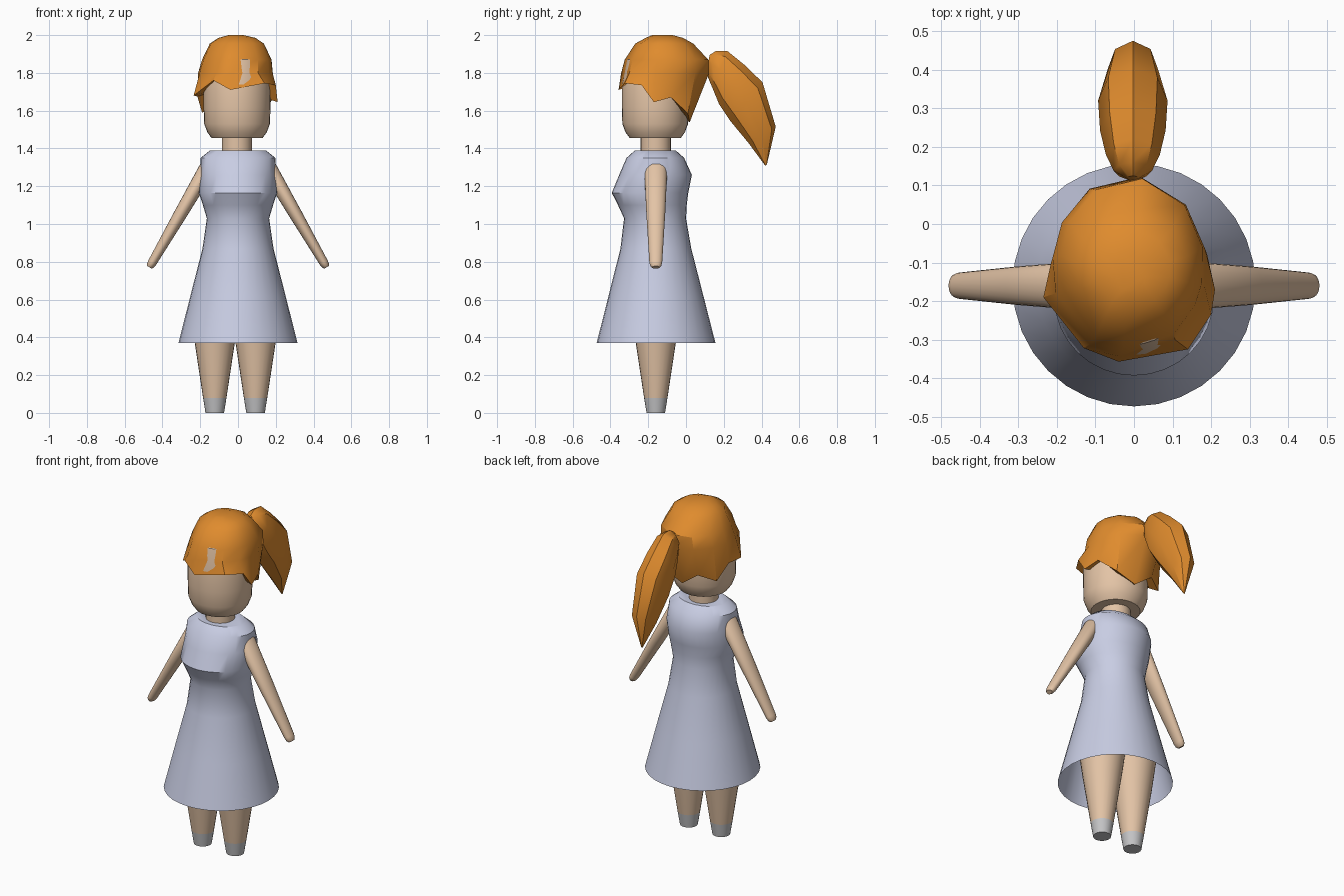
import bpy, bmesh, math
from mathutils import Vector

if "Cube" in bpy.data.objects:
    bpy.data.objects.remove(bpy.data.objects["Cube"])

AXIS_Y = -0.16  # the body stands a little forward of the origin


def material(name, rgb):
    m = bpy.data.materials.new(name)
    m.diffuse_color = (*rgb, 1)
    m.use_nodes = True
    m.node_tree.nodes["Principled BSDF"].inputs["Base Color"].default_value = m.diffuse_color
    return m


SKIN = material("skin", (0.77, 0.55, 0.38))
CLOTH = material("pale_blue_cloth", (0.58, 0.61, 0.77))
HAIR = material("orange_hair", (0.74, 0.26, 0.027))
SHOE = material("grey_shoe", (0.55, 0.55, 0.56))


def ellipse(cx, cy, z, rx, ry, n=32):
    return [Vector((cx + rx * math.cos(a), cy + ry * math.sin(a), z))
            for a in (2 * math.pi * i / n for i in range(n))]


def loft(name, rings, mats, cap_start=True, cap_end=True, angle=40):
    """Skin a list of equal-length point rings into one object."""
    bm = bmesh.new()
    rows = [[bm.verts.new(p) for p in ring] for ring in rings]
    n = len(rows[0])
    for a, b in zip(rows, rows[1:]):
        for i in range(n):
            j = (i + 1) % n
            bm.faces.new((a[i], a[j], b[j], b[i]))
    if cap_start:
        bm.faces.new(rows[0][::-1])
    if cap_end:
        bm.faces.new(rows[-1])
    me = bpy.data.meshes.new(name)
    bm.to_mesh(me)
    bm.free()
    ob = bpy.data.objects.new(name, me)
    bpy.context.collection.objects.link(ob)
    for m in mats:
        me.materials.append(m)
    bpy.ops.object.select_all(action='DESELECT')
    ob.select_set(True)
    bpy.context.view_layer.objects.active = ob
    bpy.ops.object.shade_smooth_by_angle(angle=math.radians(angle))
    return ob


# Dress: open at the hem; each row is z, half width, front y, back y
DRESS = [(0.37, 0.315, -0.473, 0.156), (0.62, 0.252, -0.41, 0.092),
         (0.87, 0.188, -0.347, 0.028), (1.03, 0.165, -0.328, 0.0),
         (1.10, 0.186, -0.36, 0.004), (1.165, 0.207, -0.393, 0.012),
         (1.26, 0.203, -0.354, 0.031), (1.35, 0.198, -0.315, -0.01),
         (1.39, 0.148, -0.27, -0.055)]
loft("dress", [ellipse(0, (f + b) / 2, z, rx, (b - f) / 2) for z, rx, f, b in DRESS],
     [CLOTH], cap_start=False)

# Legs with grey shoes at the bottom
for side, x in (("left", -0.123), ("right", 0.093)):
    leg = loft(side + "_leg", [ellipse(x, AXIS_Y, z, r, r, 24) for z, r in
                               ((0, 0.049), (0.08, 0.062), (0.37, 0.106), (0.55, 0.13))],
               [SKIN, SHOE])
    for p in leg.data.polygons:
        p.material_index = 1 if p.center.z < 0.075 else 0

# Arms: flattened tapering tubes with rounded ends
top, tip = Vector((0.152, AXIS_Y, 1.315)), Vector((0.462, AXIS_Y, 0.782))
along = (tip - top).normalized()
across = Vector((-along.z, 0, along.x))
for side, s in (("left", -1), ("right", 1)):
    rings = []
    for t, r in ((-0.03, 0.03), (-0.018, 0.05), (0, 0.062), (0.3, 0.05),
                 (0.6, 0.034), (0.618, 0.03), (0.63, 0.02)):
        c = top + along * t
        ring = []
        for i in range(20):
            a = 2 * math.pi * i / 20
            p = c + across * (0.7 * r * math.cos(a)) + Vector((0, r * math.sin(a), 0))
            ring.append(Vector((s * p.x, p.y, p.z)))
        rings.append(ring if s < 0 else ring[::-1])
    arm = loft(side + "_arm", rings, [SKIN])
    bm = bmesh.new()
    bm.from_mesh(arm.data)
    bmesh.ops.recalc_face_normals(bm, faces=bm.faces)
    bm.to_mesh(arm.data)
    bm.free()

# Neck and head
loft("neck", [ellipse(-0.006, AXIS_Y, z, 0.08, 0.08, 24) for z in (1.36, 1.48)], [SKIN])
HEAD = [(1.455, 0.135), (1.485, 0.157), (1.53, 0.174), (1.62, 0.177),
        (1.74, 0.177), (1.87, 0.15), (1.92, 0.08)]
loft("head", [ellipse(-0.005, -0.163, z, r, r) for z, r in HEAD], [SKIN], angle=30)

# Hair cap: ragged rim running counter-clockwise from the front, rounded crown above
RIM = [Vector(p) for p in (
    (-0.04, -0.357, 1.71), (0.14, -0.325, 1.745), (0.20, -0.235, 1.735),
    (0.21, -0.17, 1.645), (0.19, -0.08, 1.67), (0.13, 0.01, 1.585),
    (0.01, 0.02, 1.54), (-0.10, 0.03, 1.62), (-0.19, -0.02, 1.59),
    (-0.215, -0.10, 1.675), (-0.235, -0.19, 1.68), (-0.13, -0.322, 1.76))]
CROWN = [(1.80, -0.012, -0.11, 0.2, 0.235), (1.87, -0.005, -0.103, 0.186, 0.223),
         (1.955, -0.005, -0.115, 0.145, 0.155), (1.985, -0.005, -0.115, 0.1, 0.1),
         (2.0, -0.01, -0.125, 0.04, 0.055)]
angles = [math.atan2(p.y + 0.12, p.x + 0.01) for p in RIM]
inner = [Vector((p.x * 0.78, AXIS_Y + (p.y - AXIS_Y) * 0.78, p.z + 0.015)) for p in RIM]
loft("hair", [inner, RIM] + [[Vector((cx + rx * math.cos(a), cy + ry * math.sin(a), z))
                             for a in angles] for z, cx, cy, rx, ry in CROWN],
     [HAIR], cap_start=False, angle=35)

# Ponytail: each row is upper y, z, lower y, z, half width
TAIL = [(0.125, 1.895, 0.112, 1.83, 0.015), (0.16, 1.917, 0.117, 1.775, 0.05),
        (0.22, 1.915, 0.14, 1.72, 0.07), (0.31, 1.842, 0.175, 1.635, 0.085),
        (0.405, 1.75, 0.235, 1.545, 0.09), (0.475, 1.515, 0.33, 1.43, 0.065),
        (0.428, 1.315, 0.42, 1.308, 0.004)]
rings = []
for uy, uz, ly, lz, w in TAIL:
    up, low = Vector((-0.003, uy, uz)), Vector((-0.003, ly, lz))
    mid, half = (up + low) / 2, (up - low) / 2
    rings.append([mid + half * math.cos(a) + Vector((w * math.sin(a), 0, 0))
                  for a in (2 * math.pi * i / 8 for i in range(8))])
tail = loft("ponytail", rings, [HAIR], angle=35)
bm = bmesh.new()
bm.from_mesh(tail.data)
bmesh.ops.recalc_face_normals(bm, faces=bm.faces)
bm.to_mesh(tail.data)
bm.free()
